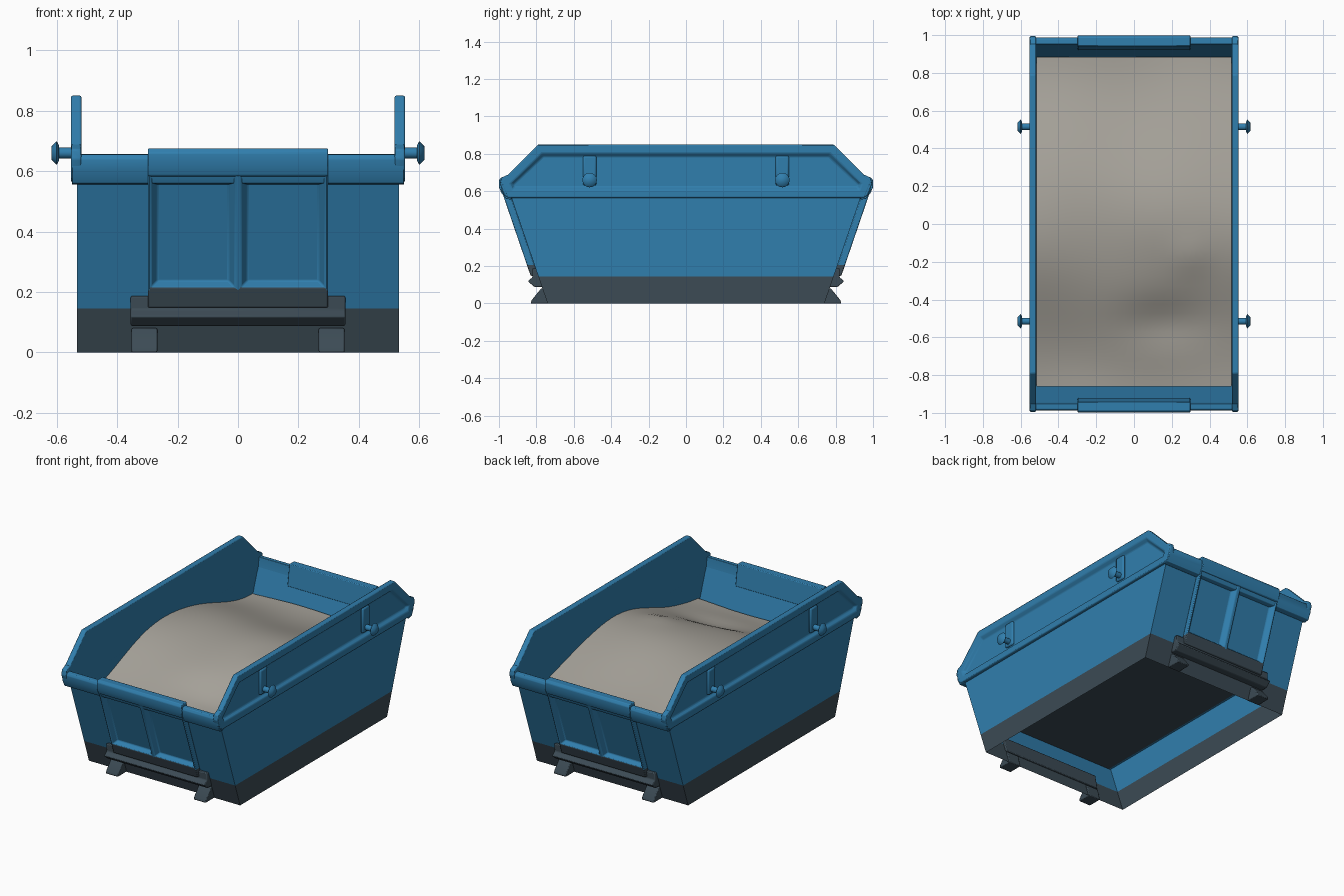
import bpy, bmesh, math
from mathutils import Matrix

cube = bpy.data.objects.get("Cube")
if cube:
    bpy.data.objects.remove(cube)

SLOPE = 0.342      # outward lean of the end walls
BASE_Y = 0.74      # half length at the ground
FLOOR_Z = 0.325


def material(name, colour):
    m = bpy.data.materials.new(name)
    m.use_nodes = True
    m.diffuse_color = (*colour, 1)
    bsdf = m.node_tree.nodes["Principled BSDF"]
    bsdf.inputs["Base Color"].default_value = (*colour, 1)
    bsdf.inputs["Roughness"].default_value = 0.7
    return m


BLUE = material("blue_paint", (0.03, 0.21, 0.42))
SLATE = material("dark_slate", (0.045, 0.07, 0.09))
SAND = material("grey_sand", (0.38, 0.36, 0.32))


def wall_y(z):
    return BASE_Y + SLOPE * z


def finish(name, bm, mats, bevel=0, angle=35, spin=False, closed=True):
    if spin:
        bm.transform(Matrix.Rotation(math.pi, 4, 'Z'))
    if closed:
        bmesh.ops.recalc_face_normals(bm, faces=bm.faces)
    me = bpy.data.meshes.new(name)
    bm.to_mesh(me)
    bm.free()
    ob = bpy.data.objects.new(name, me)
    bpy.context.collection.objects.link(ob)
    for m in mats:
        me.materials.append(m)
    if bevel:
        mod = ob.modifiers.new("soft_edges", 'BEVEL')
        mod.width = bevel
        mod.segments = 2
        mod.limit_method = 'ANGLE'
    bpy.ops.object.select_all(action='DESELECT')
    ob.select_set(True)
    bpy.context.view_layer.objects.active = ob
    bpy.ops.object.shade_smooth_by_angle(angle=math.radians(angle))
    return ob


def prism(profile, x0, x1):
    """Extrude a (y, z) profile from x0 to x1."""
    bm = bmesh.new()
    face = bm.faces.new([bm.verts.new((x0, y, z)) for y, z in profile])
    out = bmesh.ops.extrude_face_region(bm, geom=[face])
    moved = [v for v in out["geom"] if isinstance(v, bmesh.types.BMVert)]
    bmesh.ops.translate(bm, verts=moved, vec=(x1 - x0, 0, 0))
    bmesh.ops.recalc_face_normals(bm, faces=bm.faces)
    return bm


def box(x0, x1, y0, y1, z0, z1):
    return prism([(y0, z0), (y1, z0), (y1, z1), (y0, z1)], x0, x1)


# Hull: open bottom skin with a dark lower band and a raised floor
bm = bmesh.new()
rings = []
for z in (0, 0.145, FLOOR_Z, 0.6):
    y = wall_y(z)
    rings.append([bm.verts.new((a * 0.533, b * y, z))
                  for a, b in ((-1, -1), (1, -1), (1, 1), (-1, 1))])
for k, (low, high) in enumerate(zip(rings, rings[1:])):
    for i in range(4):
        j = (i + 1) % 4
        f = bm.faces.new((low[i], low[j], high[j], high[i]))
        f.material_index = 1 if k == 0 else 0
finish("hull", bm, [BLUE, SLATE], closed=False)

bm = bmesh.new()
y = wall_y(FLOOR_Z)
bm.faces.new([bm.verts.new((a * 0.53, b * y, FLOOR_Z))
              for a, b in ((-1, -1), (-1, 1), (1, 1), (1, -1))])
finish("hull_floor", bm, [SLATE], closed=False)

# Sand load: a heaped sheet, steeper at the front of its left side
bm = bmesh.new()
bmesh.ops.create_grid(bm, x_segments=20, y_segments=36, size=1)
for v in bm.verts:
    x, t = v.co.x * 0.517, (v.co.y + 1) / 2
    y = -0.86 + 1.745 * t
    z = 0.42 + 0.035 * t + 0.2 * math.cos(math.pi * y / 1.8) ** 1.9
    z -= 0.035 * math.exp(-((x - 0.15) ** 2 / 0.05 + (y + 0.52) ** 2 / 0.015))
    z += 0.015 * math.exp(-((x - 0.3) ** 2 + (y + 0.17) ** 2) / 0.01)
    z += 0.008 * math.sin(7 * x + 3 * y) * math.cos(6 * y - 2 * x)
    v.co = (x, y, z)
finish("sand_load", bm, [SAND], angle=60, closed=False)

# Raised side walls with a recessed outer panel
side = [(-0.955, 0.565), (-0.99, 0.65), (-0.79, 0.85),
        (0.79, 0.85), (0.99, 0.65), (0.955, 0.565)]
for s, label in ((1, "left"), (-1, "right")):
    bm = prism(side, s * 0.518, s * 0.553)
    outer = [f for f in bm.faces if f.normal.x * s > 0.9]
    bmesh.ops.inset_region(bm, faces=outer, thickness=0.05)
    bmesh.ops.inset_region(bm, faces=outer, thickness=0.02, depth=-0.02)
    finish(label + "_side_wall", bm, [BLUE], bevel=0.006)

    # Inner lining that carries the side wall flush down to the floor
    low, high = wall_y(FLOOR_Z) - 0.002, wall_y(0.58) - 0.002
    lining = [(-low, FLOOR_Z), (low, FLOOR_Z), (high, 0.58), (-high, 0.58)]
    finish(label + "_side_lining", prism(lining, s * 0.5182, s * 0.53), [BLUE])

    # Lifting pins, each with a boss in the recess
    for y, end in ((-0.515, "front"), (0.515, "rear")):
        bm = bmesh.new()
        for r1, r2, x0, x1 in ((0.018, 0.018, 0.53, 0.6),
                               (0.025, 0.039, 0.592, 0.6),
                               (0.039, 0.022, 0.6, 0.617)):
            mat = (Matrix.Translation((s * (x0 + x1) / 2, y, 0.66))
                   @ Matrix.Rotation(s * math.pi / 2, 4, 'Y'))
            bmesh.ops.create_cone(bm, cap_ends=True, segments=16, radius1=r1,
                                  radius2=r2, depth=x1 - x0, matrix=mat)
        finish(f"{label}_{end}_pin", bm, [BLUE], angle=60)
        bm = box(s * 0.525, s * 0.546, y - 0.036, y + 0.036, 0.63, 0.79)
        finish(f"{label}_{end}_pin_boss", bm, [BLUE], bevel=0.01)

for spin, end in ((False, "front"), (True, "rear")):
    # Rolled rim across the end
    rim = [(-0.932, 0.555), (-0.965, 0.56), (-0.985, 0.6),
           (-0.988, 0.64), (-0.98, 0.655), (-0.952, 0.657), (-0.945, 0.6)]
    finish(end + "_rim", prism(rim, -0.55, 0.55), [BLUE], bevel=0.003, spin=spin)

    # Pointed corner tips on the rim
    for s, label in ((-1, "a"), (1, "b")):
        tip = [(-0.93, 0.56), (-0.97, 0.575), (-0.995, 0.64), (-0.988, 0.672), (-0.95, 0.69)]
        finish(f"{end}_rim_tip_{label}", prism(tip, s * 0.519, s * 0.552),
               [BLUE], bevel=0.005, spin=spin)

    # Sloping end panel with two pockets, a centre rib and a dark foot
    bm = box(-0.298, 0.298, -0.04, 0, 0.148, 0.6)
    for co, no in (((0, 0, 0), (1, 0, 0)), ((0, 0, 0.205), (0, 0, 1)),
                   ((0, 0, 0.595), (0, 0, 1))):
        geom = bm.verts[:] + bm.edges[:] + bm.faces[:]
        bmesh.ops.bisect_plane(bm, geom=geom, plane_co=co, plane_no=no)
    bm.normal_update()
    pockets = [f for f in bm.faces if f.normal.y < -0.9
               and 0.205 < f.calc_center_median().z < 0.595]
    bmesh.ops.inset_individual(bm, faces=pockets, thickness=0.014)
    bmesh.ops.inset_individual(bm, faces=pockets, thickness=0.03, depth=-0.032)
    for f in bm.faces:
        f.material_index = int(f.calc_center_median().z < 0.214)
    for v in bm.verts:
        v.co.y -= wall_y(v.co.z)
    finish(end + "_panel", bm, [BLUE, SLATE], bevel=0.005, spin=spin)

    # Panel head, folded over the rim
    head = [(-0.92, 0.54), (-0.942, 0.675), (-0.988, 0.675), (-0.999, 0.66),
            (-0.999, 0.62), (-0.984, 0.585), (-0.94, 0.57)]
    finish(end + "_panel_head", prism(head, -0.298, 0.298), [BLUE],
           bevel=0.004, spin=spin)

    # Hinge bar and its two wedge feet
    bar = [(-0.76, 0.088), (-0.81, 0.088), (-0.845, 0.118),
           (-0.82, 0.142), (-0.822, 0.187), (-0.78, 0.187)]
    finish(end + "_hinge_bar", prism(bar, -0.355, 0.355), [SLATE],
           bevel=0.005, spin=spin)
    for s, label in ((-1, "a"), (1, "b")):
        foot = [(-0.735, 0), (-0.83, 0), (-0.825, 0.018), (-0.775, 0.08), (-0.755, 0.08)]
        finish(f"{end}_foot_{label}", prism(foot, s * 0.267, s * 0.353),
               [SLATE], bevel=0.005, spin=spin)
